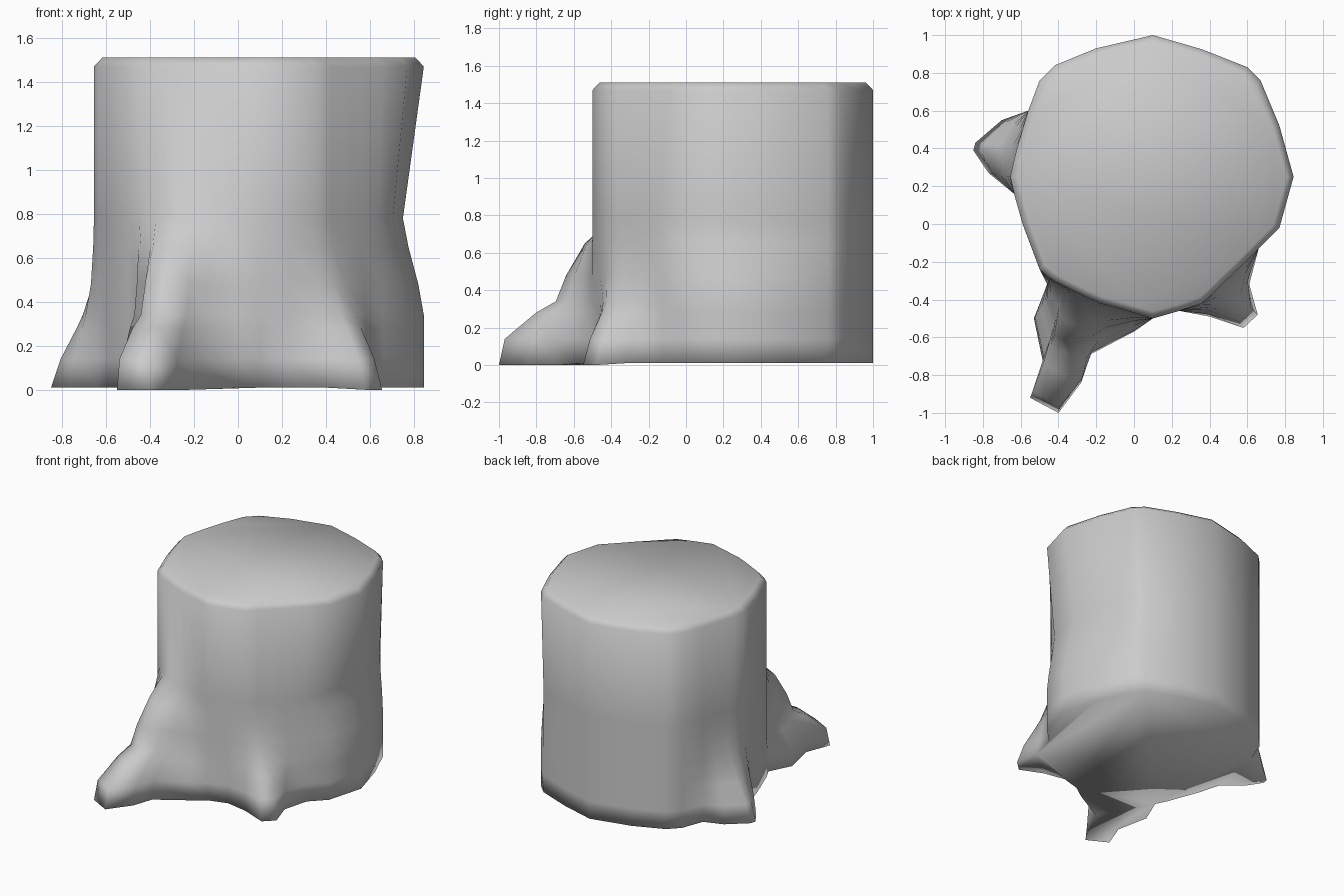
import bpy, bmesh

if "Cube" in bpy.data.objects:
    bpy.data.objects.remove(bpy.data.objects["Cube"])

# Heights of the rings from the rim chamfer down to the ground
LEVELS = [1.51, 1.47, 0.78, 0.65, 0.48, 0.34, 0.28, 0.14, 0.01]
# How far each ring has moved from trunk outline to foot outline
BIG = [0, 0, 0.03, 0.26, 0.42, 0.51, 0.68, 0.95, 1]
SMALL = [0, 0, 0, 0.03, 0.12, 0.33, 0.46, 0.8, 1]
# Narrowing of the right-hand side at each ring
PINCH = [0, 0, 0.095, 0.07, 0.025, 0, 0, 0, 0]
CX, CY = 0.095, 0.25


def plain(*points):
    """Columns that run straight down."""
    return [(p, p, SMALL) for p in points]


def root(profile, *pairs):
    """Columns that flare from a trunk point to a foot point."""
    return [((a, b), (c, d), profile) for a, b, c, d in pairs]


# Columns, counter-clockwise from the right
columns = (
    plain((.845, .25), (.77, .52), (.67, .76), (.6, .83), (.36, .925), (.1, 1),
          (-.2, .93), (-.42, .84), (-.5, .76), (-.56, .6))
    # left root
    + root(SMALL, (-.59, .5, -.70, .55), (-.62, .40, -.84, .43),
           (-.635, .34, -.85, .39), (-.655, .25, -.77, .27))
    + plain((-.635, .16), (-.59, 0), (-.5, -.24))
    # large front root
    + root(BIG, (-.45, -.285, -.46, -.32), (-.41, -.31, -.53, -.5),
           (-.37, -.33, -.48, -.74), (-.33, -.35, -.55, -.92),
           (-.27, -.38, -.40, -1.0), (-.18, -.42, -.28, -.84),
           (-.09, -.445, -.23, -.69), (.0, -.47, .0, -.57))
    + plain((.1, -.5), (.24, -.46))
    # right front root
    + root(SMALL, (.36, -.42, .4, -.49), (.42, -.365, .58, -.55),
           (.48, -.305, .655, -.48), (.57, -.22, .61, -.32))
    + plain((.66, -.13), (.77, -.02))
)

bm = bmesh.new()
rings = []
for i, z in enumerate(LEVELS):
    ring = []
    for (ax, ay), (bx, by), profile in columns:
        t = profile[i]
        x, y = ax + (bx - ax) * t, ay + (by - ay) * t
        x -= PINCH[i] * max(0, (x - 0.6) / 0.245)
        if i == 0:
            x, y = CX + (x - CX) * 0.95, CY + (y - CY) * 0.95
        reach = abs(bx - ax) + abs(by - ay)
        low = i == len(LEVELS) - 1 and reach > 0.3
        ring.append(bm.verts.new((x, y, 0 if low else z)))
    rings.append(ring)

# Bark walls, cut top and underside
n = len(columns)
for hi, lo in zip(rings, rings[1:]):
    for k in range(n):
        m = (k + 1) % n
        bm.faces.new((hi[k], lo[k], lo[m], hi[m]))
bm.faces.new(rings[0])
bm.faces.new(rings[-1][::-1])
bmesh.ops.recalc_face_normals(bm, faces=bm.faces)
for f in bm.faces:
    f.smooth = True

mesh = bpy.data.meshes.new("tree_stump")
bm.to_mesh(mesh)
bm.free()
stump = bpy.data.objects.new("tree_stump", mesh)
bpy.context.collection.objects.link(stump)
